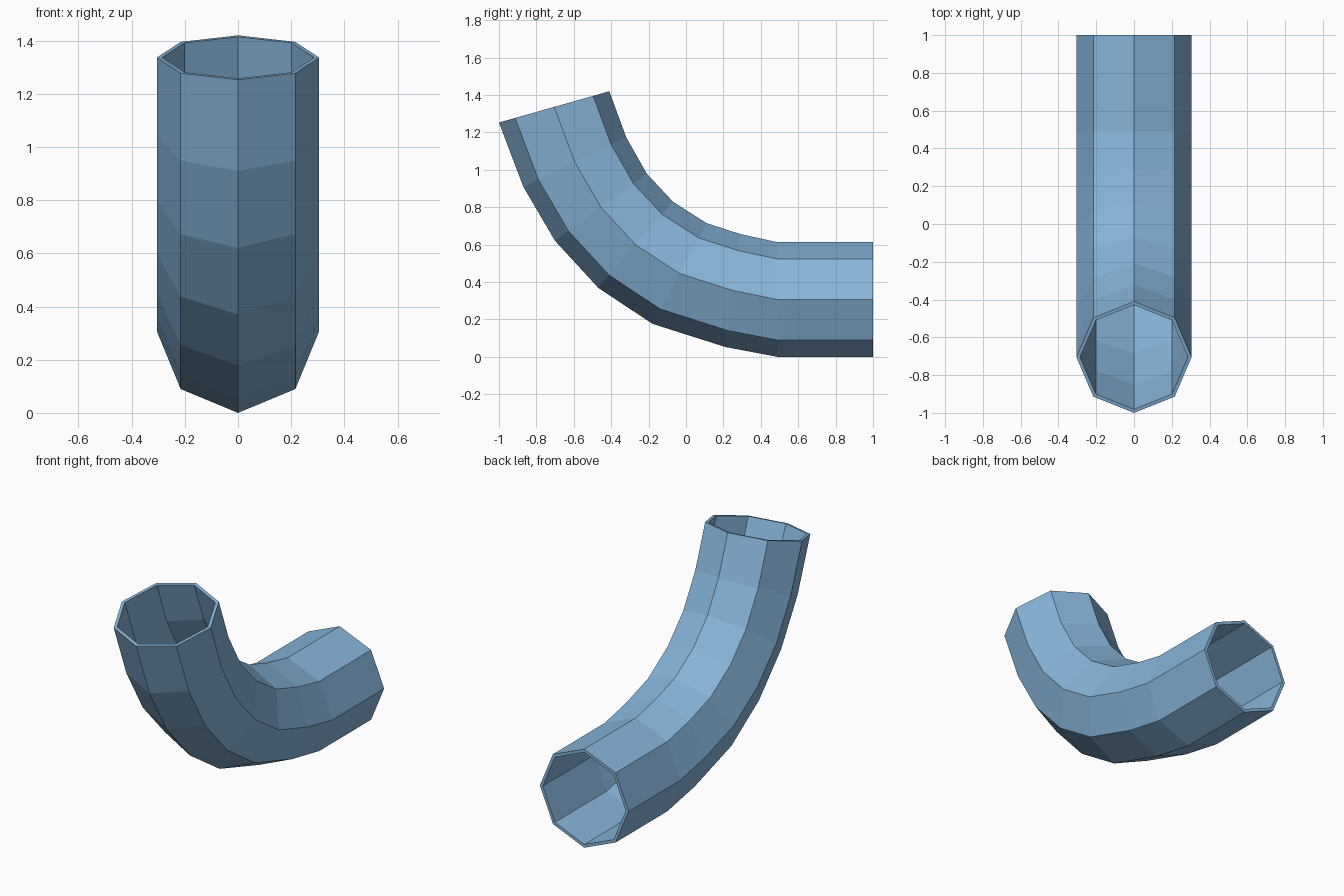
import bpy
import bmesh
import math
from mathutils import Vector

cube = bpy.data.objects.get("Cube")
if cube:
    bpy.data.objects.remove(cube, do_unlink=True)

SIDES = 8
HALF_WIDTH = 0.305
INNER = 0.935  # bore size relative to the outside

# Pipe stations as (y, z): underside of the bend and the matching upper side
under = [(1, 0), (0.49, 0), (0.21, 0.053), (-0.18, 0.177),
         (-0.47, 0.37), (-0.70, 0.62), (-0.87, 0.91), (-1, 1.253)]
upper = [(1, 0.613), (0.49, 0.613), (0.29, 0.657), (0.11, 0.715),
         (-0.07, 0.83), (-0.21, 0.98), (-0.32, 1.175), (-0.41, 1.42)]

blue = bpy.data.materials.new("pipe_blue")
blue.use_nodes = True
colour = (0.24, 0.46, 0.70, 1)
blue.diffuse_color = colour
blue.node_tree.nodes["Principled BSDF"].inputs["Base Color"].default_value = colour

bm = bmesh.new()


def ring(low, high, scale):
    """Octagonal section with corners at its top, bottom and sides."""
    a, b = Vector((0, *low)), Vector((0, *high))
    centre, up = (a + b) / 2, (b - a) / 2
    side = Vector((HALF_WIDTH, 0, 0))
    verts = []
    for i in range(SIDES):
        t = math.tau * i / SIDES
        verts.append(bm.verts.new(centre + scale * (side * math.sin(t) + up * math.cos(t))))
    return verts


def bridge(r, s):
    for i in range(SIDES):
        j = (i + 1) % SIDES
        bm.faces.new((r[i], r[j], s[j], s[i]))


# Outer wall runs forward, bore runs back, and the two end rims close the loop
stations = list(zip(under, upper))
outer = [ring(lo, hi, 1) for lo, hi in stations]
bore = [ring(lo, hi, INNER) for lo, hi in reversed(stations)]
loop = outer + bore
for k, section in enumerate(loop):
    bridge(section, loop[(k + 1) % len(loop)])
bmesh.ops.recalc_face_normals(bm, faces=bm.faces[:])

mesh = bpy.data.meshes.new("curved_pipe")
bm.to_mesh(mesh)
bm.free()
mesh.materials.append(blue)
pipe = bpy.data.objects.new("curved_pipe", mesh)
bpy.context.collection.objects.link(pipe)
